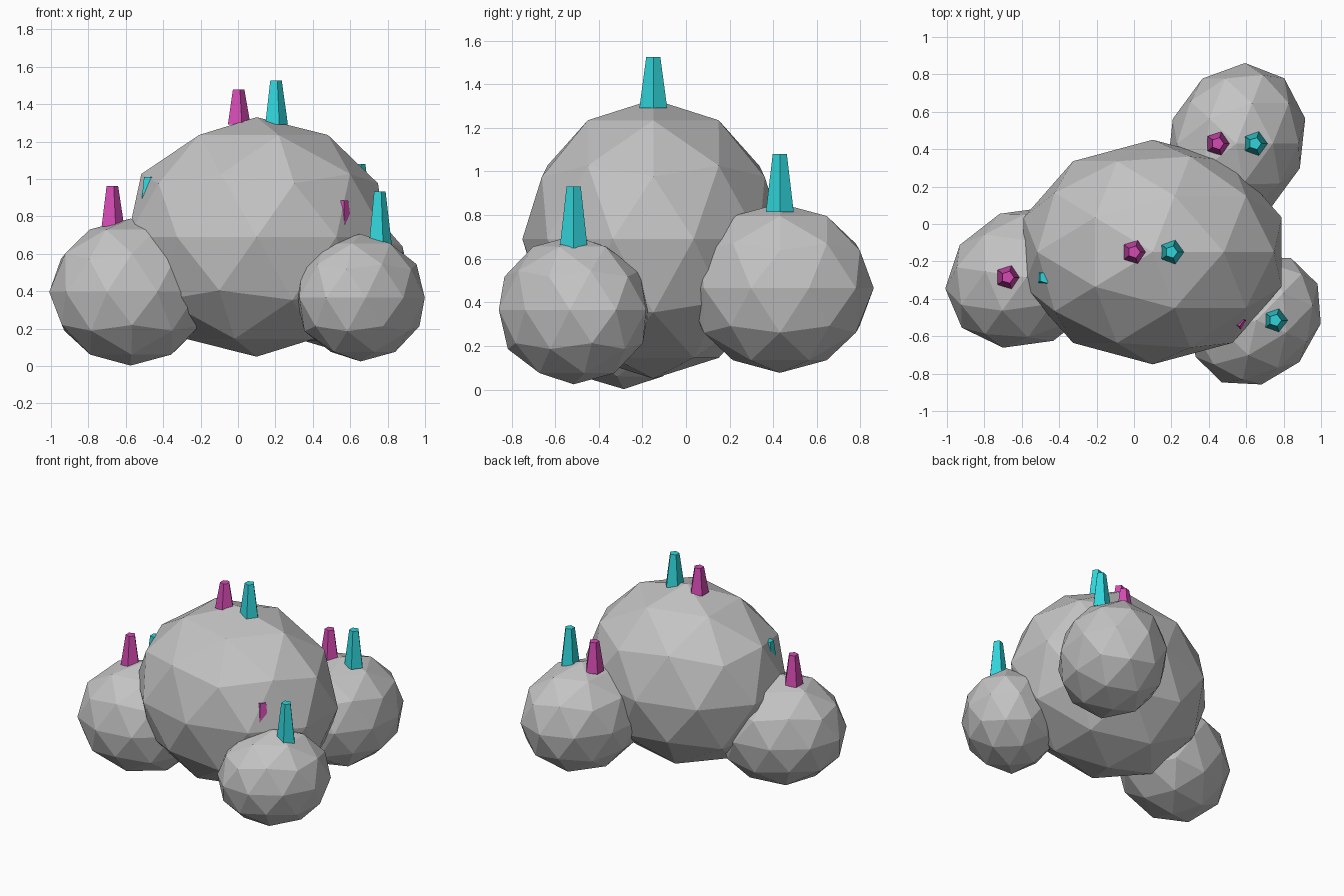
import bpy, bmesh
from math import cos, sin, pi
from mathutils import Matrix

cube = bpy.data.objects.get("Cube")
if cube:
    bpy.data.objects.remove(cube)


def material(name, rgb):
    m = bpy.data.materials.new(name)
    m.use_nodes = True
    m.diffuse_color = (*rgb, 1)
    m.node_tree.nodes["Principled BSDF"].inputs["Base Color"].default_value = (*rgb, 1)
    return m


grey = material("stone grey", (0.55, 0.55, 0.55))
teal = material("crystal teal", (0.03, 0.66, 0.70))
pink = material("crystal pink", (0.66, 0.07, 0.45))


def add_object(name, bm, mat):
    bmesh.ops.recalc_face_normals(bm, faces=bm.faces[:])
    mesh = bpy.data.meshes.new(name)
    bm.to_mesh(mesh)
    bm.free()
    mesh.materials.append(mat)
    bpy.context.collection.objects.link(bpy.data.objects.new(name, mesh))


def boulder(name, centre, size, turn):
    """Faceted ellipsoid rock, every rock sharing the same proportions."""
    bm = bmesh.new()
    bmesh.ops.create_icosphere(bm, subdivisions=2, radius=size)
    bm.transform(Matrix.Translation(centre) @ Matrix.Rotation(turn, 4, "Z")
                 @ Matrix.Diagonal((1, 0.828, 0.883, 1)))
    add_object(name, bm, grey)


def crystal(name, x, y, base, top, mat):
    """Five-sided tapered spike with one corner towards +x."""
    bm = bmesh.new()
    rings = []
    for radius, z in ((0.067, base), (0.034, top)):
        rings.append([bm.verts.new((x + radius * cos(2 * pi * i / 5),
                                    y + radius * sin(2 * pi * i / 5), z)) for i in range(5)])
    low, high = rings
    bm.faces.new(low[::-1])
    bm.faces.new(high)
    for i in range(5):
        j = (i + 1) % 5
        bm.faces.new((low[i], low[j], high[j], high[i]))
    add_object(name, bm, mat)


# name, centre, size, turn, crystal base height, teal crystal tip height
rocks = [
    ("main", (0.10, -0.15, 0.69), 0.725, 0.0, 1.29, 1.525),
    ("right", (-0.575, -0.285, 0.395), 0.445, 0.4, 0.745, 1.01),
    ("left_front", (0.655, -0.515, 0.365), 0.386, 0.8, 0.65, 0.932),
    ("left_back", (0.547, 0.43, 0.465), 0.44, 1.2, 0.815, 1.08),
]
for name, centre, size, turn, base, tip in rocks:
    boulder(name + "_rock", centre, size, turn)
    x, y, _ = centre
    # a pair of crystals on each rock, the pink one slightly shorter
    crystal(name + "_pink_crystal", x - 0.1, y, base, tip - 0.047, pink)
    crystal(name + "_teal_crystal", x + 0.1, y, base, tip, teal)
